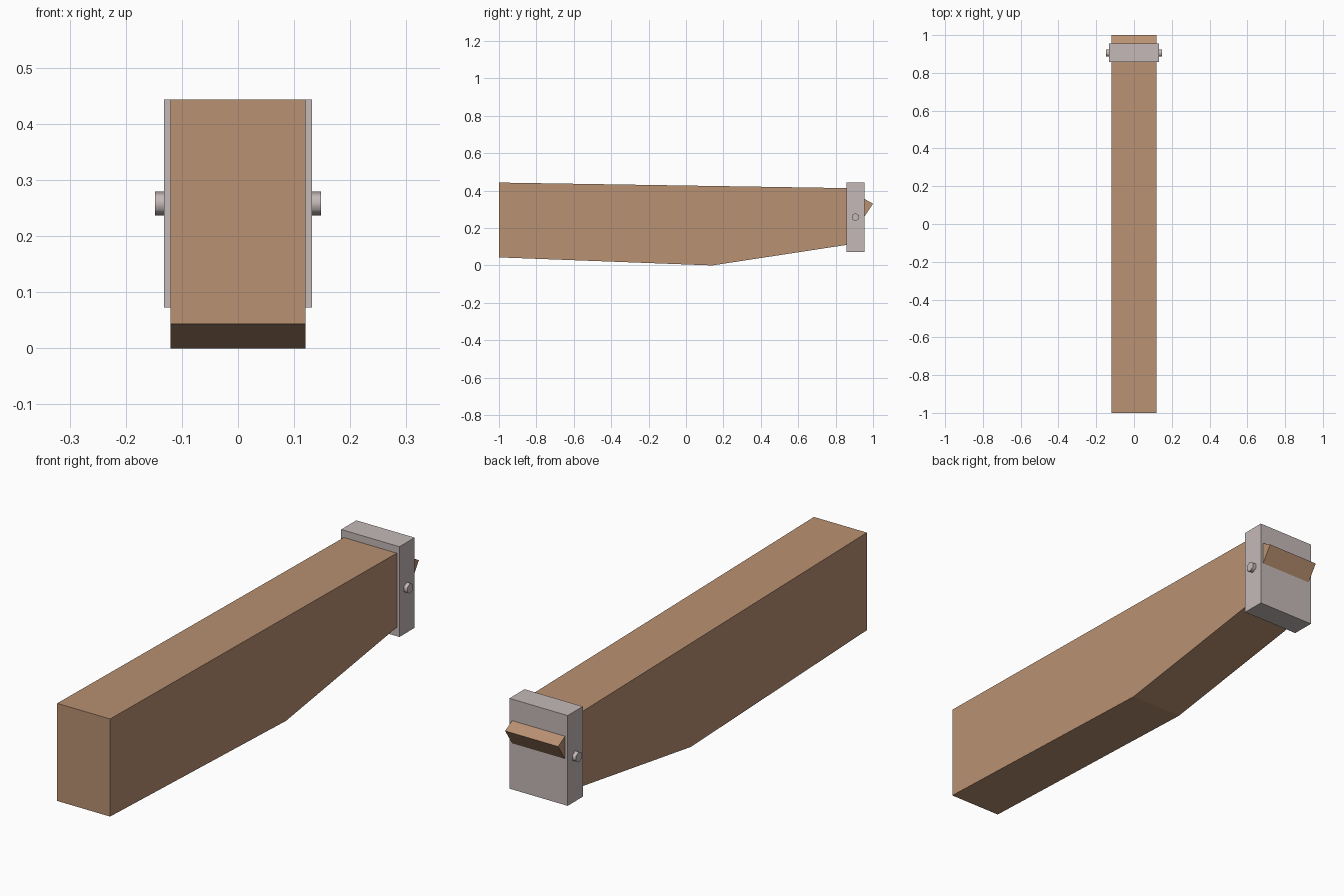
import bpy, bmesh, math
from mathutils import Matrix

if "Cube" in bpy.data.objects:
    bpy.data.objects.remove(bpy.data.objects["Cube"])


def material(name, rgb):
    m = bpy.data.materials.new(name)
    m.diffuse_color = (*rgb, 1)
    m.use_nodes = True
    m.node_tree.nodes["Principled BSDF"].inputs["Base Color"].default_value = m.diffuse_color
    return m


wood = material("wood", (0.485, 0.283, 0.168))
metal = material("pale metal", (0.55, 0.485, 0.475))


def finish(name, bm, mat):
    bmesh.ops.recalc_face_normals(bm, faces=bm.faces)
    me = bpy.data.meshes.new(name)
    bm.to_mesh(me)
    bm.free()
    me.materials.append(mat)
    ob = bpy.data.objects.new(name, me)
    bpy.context.collection.objects.link(ob)
    return ob


def extrude_profile(name, pts, half, mat):
    """Extrude a side profile (y, z) across x from -half to half."""
    bm = bmesh.new()
    face = bm.faces.new([bm.verts.new((-half, y, z)) for y, z in pts])
    ext = bmesh.ops.extrude_face_region(bm, geom=[face])
    verts = [v for v in ext["geom"] if isinstance(v, bmesh.types.BMVert)]
    bmesh.ops.translate(bm, verts=verts, vec=(2 * half, 0, 0))
    return finish(name, bm, mat)


# Tapered wooden beam
extrude_profile("beam", [(-1, 0.043), (0.14, 0), (0.88, 0.113),
                         (0.88, 0.413), (-1, 0.443)], 0.12, wood)

# Slanted wedge poking out of the end block
extrude_profile("wedge", [(0.91, 0.38), (1, 0.33), (0.955, 0.262),
                          (0.91, 0.287)], 0.12, wood)

# Metal end block
extrude_profile("end_block", [(0.857, 0.073), (0.955, 0.073),
                              (0.955, 0.443), (0.857, 0.443)], 0.132, metal)

# Hexagonal pin through the block
bm = bmesh.new()
bmesh.ops.create_cone(bm, cap_ends=True, segments=6, radius1=0.0215, radius2=0.0215, depth=0.296,
                      matrix=Matrix.Translation((0, 0.905, 0.258)) @ Matrix.Rotation(math.pi / 2, 4, 'Y')
                      @ Matrix.Rotation(math.pi / 2, 4, 'Z'))
pin = finish("cross_pin", bm, metal)
bpy.context.view_layer.objects.active = pin
pin.select_set(True)
bpy.ops.object.shade_smooth_by_angle(angle=math.radians(65))
